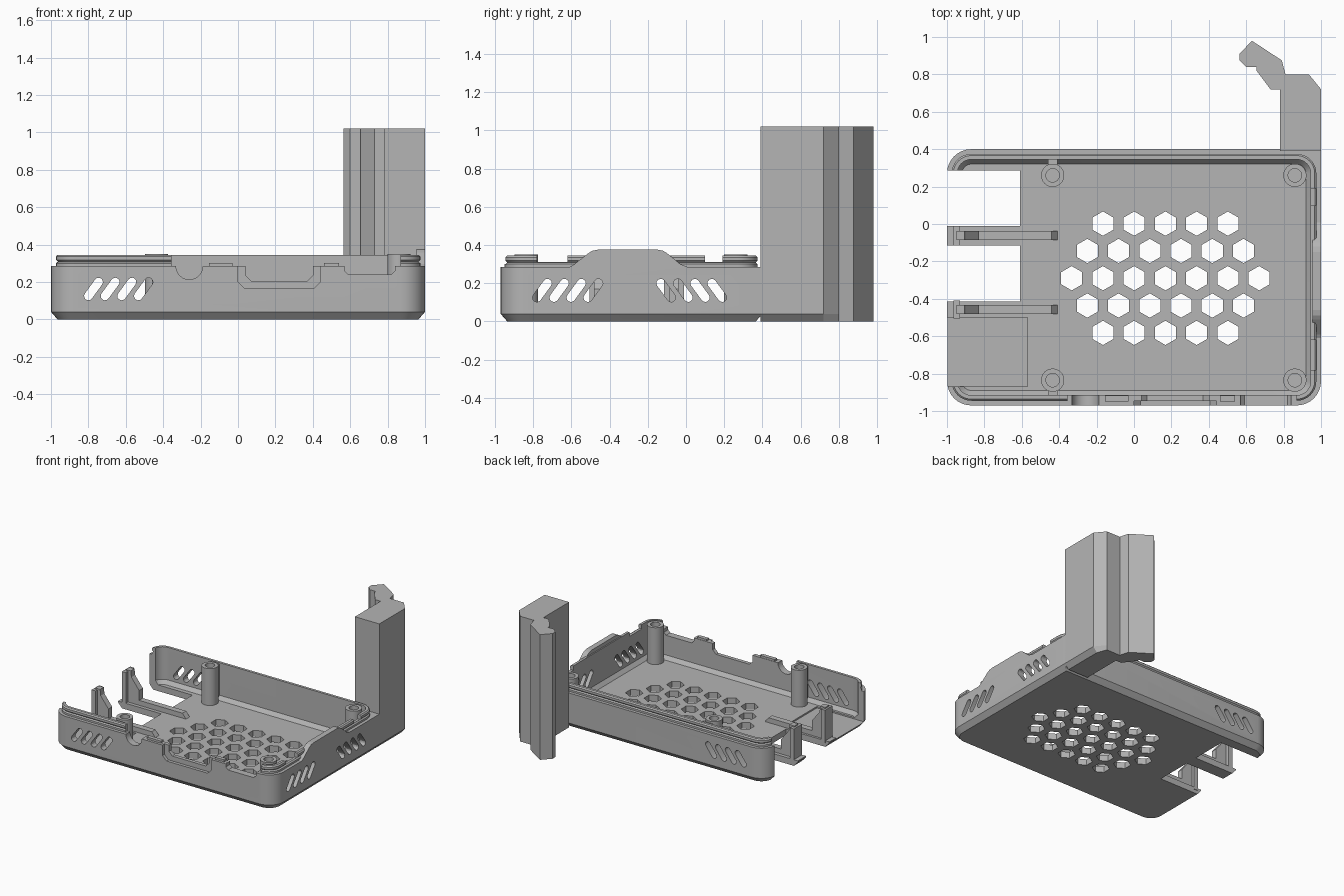
import bpy, bmesh, math

cube = bpy.data.objects.get("Cube")
if cube:
    bpy.data.objects.remove(cube, do_unlink=True)

grey = bpy.data.materials.new("plain grey")
grey.use_nodes = True
tone = (0.46, 0.46, 0.46, 1)
grey.diffuse_color = tone
grey.node_tree.nodes["Principled BSDF"].inputs["Base Color"].default_value = tone


def finish(name, bm):
    bmesh.ops.recalc_face_normals(bm, faces=bm.faces)
    mesh = bpy.data.meshes.new(name)
    bm.to_mesh(mesh)
    bm.free()
    mesh.materials.append(grey)
    obj = bpy.data.objects.new(name, mesh)
    bpy.context.collection.objects.link(obj)
    return obj


def smooth(obj):
    bpy.ops.object.select_all(action='DESELECT')
    obj.select_set(True)
    bpy.context.view_layer.objects.active = obj
    bpy.ops.object.shade_smooth_by_angle(angle=math.radians(25))


def loft(name, rings):
    """Closed solid through equal-length rings, capped at both ends."""
    bm = bmesh.new()
    loops = [[bm.verts.new(p) for p in ring] for ring in rings]
    n = len(loops[0])
    for a, b in zip(loops, loops[1:]):
        for i in range(n):
            j = (i + 1) % n
            bm.faces.new((a[i], a[j], b[j], b[i]))
    bm.faces.new(loops[0])
    bm.faces.new(loops[-1])
    return finish(name, bm)


def prisms(name, axis, profiles, a, b):
    """Extrude flat profiles along one axis, from a to b."""
    place = {'x': lambda p, t: (t, p[0], p[1]),
             'y': lambda p, t: (p[0], t, p[1]),
             'z': lambda p, t: (p[0], p[1], t)}[axis]
    bm = bmesh.new()
    for pts in profiles:
        lo = [bm.verts.new(place(p, a)) for p in pts]
        hi = [bm.verts.new(place(p, b)) for p in pts]
        n = len(pts)
        for i in range(n):
            j = (i + 1) % n
            bm.faces.new((lo[i], lo[j], hi[j], hi[i]))
        bm.faces.new(lo)
        bm.faces.new(hi)
    return finish(name, bm)


def rect(u0, u1, v0, v1):
    return [(u0, v0), (u1, v0), (u1, v1), (u0, v1)]


def disc(cx, cy, r, n, turn=0.0):
    return [(cx + r * math.cos(turn + 2 * math.pi * i / n),
             cy + r * math.sin(turn + 2 * math.pi * i / n)) for i in range(n)]


def slot(u, lean):
    """Slanted round-ended slot whose lower end sits at u."""
    ends = [(u, 0.125), (u + lean * 0.055, 0.2)]
    base = math.atan2(ends[1][1] - ends[0][1], ends[1][0] - ends[0][0])
    pts = []
    for (cx, cz), start in zip(ends, (base + math.pi / 2, base - math.pi / 2)):
        pts += [(cx + 0.023 * math.cos(start + math.pi * k / 6),
                 cz + 0.023 * math.sin(start + math.pi * k / 6)) for k in range(7)]
    return pts


def tray_ring(d, z, square):
    """Rounded outline inset by d; the corner under the tower may stay square."""
    pts = []
    for q, (sx, sy) in enumerate([(1, 1), (-1, 1), (-1, -1), (1, -1)]):
        r = 0.004 if (square and q == 0) else max(0.13 - d, 0.03)
        cx, cy = sx * (1 - d - r), -0.285 + sy * (0.685 - d - r)
        for k in range(9):
            t = math.pi / 2 * (q + k / 8)
            pts.append((cx + r * math.cos(t), cy + r * math.sin(t), z))
    return pts


# Tray: floor, outer wall, grooved lip and inner chamfer in one section
section = [(0.035, 0), (0, 0.04), (0, 0.285), (0.025, 0.285), (0.025, 0.3),
           (0.035, 0.308), (0.025, 0.318), (0.025, 0.336), (0.034, 0.345),
           (0.055, 0.345), (0.055, 0.08), (0.08, 0.05)]
tray = loft("tray", [tray_ring(d, z, i < 3) for i, (d, z) in enumerate(section)])

# Cutters for the tray
hexes = []
for row in range(5):
    count = 7 - abs(row - 2)
    for i in range(count):
        x = 0.168 + 0.167 * (i - (count - 1) / 2)
        hexes.append(disc(x, -0.29 + 0.146 * (2 - row), 0.065, 6, math.pi / 6))
round_notch = [(-0.26 + 0.072 * math.cos(math.pi * (1 + k / 12)),
                0.285 + 0.072 * math.sin(math.pi * (1 + k / 12))) for k in range(13)]
round_notch += [(-0.188, 0.5), (-0.332, 0.5)]


def notch(u0, u1, z, c):
    return [(u0, 0.5), (u0, z + c), (u0 + c, z), (u1 - c, z), (u1, z + c), (u1, 0.5)]


cutters = [
    prisms("vent_cutter", 'z', hexes, -0.1, 0.2),
    prisms("bay_cutter", 'z', [rect(-1.1, -0.61, -0.01, 0.285),
                               rect(-1.1, -0.61, -0.415, -0.115)], -0.1, 0.6),
    prisms("side_opening_cutter", 'z', [rect(-1.1, -0.9, -0.87, 0.285)], 0.05, 0.6),
    prisms("card_recess_cutter", 'z', [rect(-1.15, -0.57, -0.87, -0.5)], 0.038, 0.55),
    prisms("long_slot_cutter", 'y', [slot(-0.8 + 0.089 * i, 1) for i in range(4)], -1.1, 0.5),
    prisms("end_slot_cutter", 'x',
           [slot(-0.78 + 0.089 * i, 1) for i in range(4)]
           + [slot(0.19 - 0.089 * i, -1) for i in range(4)], 0.85, 1.1),
    prisms("front_lip_cutter", 'y', [rect(-0.355, 0.87, 0.286, 0.6)], -1.1, -0.85),
    prisms("port_cutter", 'y', [round_notch, notch(0.04, 0.4, 0.205, 0.03),
                                notch(0.57, 0.84, 0.24, 0.02)], -1.12, -0.88),
    prisms("port_recess_cutter", 'y', [notch(0, 0.44, 0.165, 0.035)], -1.14, -0.945),
    prisms("end_lip_cutter", 'x', [rect(-0.78, -0.62, 0.31, 0.6),
                                   rect(0.1, 0.19, 0.31, 0.6)], 0.88, 1.1),
]
for cutter in cutters:
    cutter.hide_render = True
    mod = tray.modifiers.new(cutter.name, 'BOOLEAN')
    mod.operation = 'DIFFERENCE'
    mod.solver = 'EXACT'
    mod.object = cutter
bpy.context.view_layer.update()
cut_mesh = bpy.data.meshes.new_from_object(
    tray.evaluated_get(bpy.context.evaluated_depsgraph_get()))
tray.modifiers.clear()
tray.data = cut_mesh
for cutter in cutters:
    bpy.data.objects.remove(cutter, do_unlink=True)
tray.data.materials.clear()
tray.data.materials.append(grey)
smooth(tray)

# Small raised tabs on the front wall
prisms("front_tabs", 'y', [rect(-0.155, -0.03, 0.27, 0.302),
                           rect(0.46, 0.54, 0.27, 0.302)], -0.95, -0.918)

# Raised guard on the right-hand wall, with eased shoulders
guard = [(-0.62, 0.28), (-0.59, 0.295), (-0.51, 0.358), (-0.49, 0.37), (-0.46, 0.376),
         (-0.15, 0.376), (-0.12, 0.37), (-0.1, 0.358), (-0.03, 0.3), (0.02, 0.28)]
prisms("end_guard", 'x', [guard], 0.955, 1.0)

# Screw posts, each a tube with a blind hole
for x in (-0.435, 0.86):
    for y, side in ((0.26, "back"), (-0.835, "front")):
        name = side + ("_left" if x > 0 else "_right")
        tube = [(0.062, 0.03), (0.062, 0.35), (0.036, 0.35), (0.036, 0.08)]
        smooth(loft(name + "_screw_post",
                    [[(px, py, z) for px, py in disc(x, y, r, 32)] for r, z in tube]))
    # Webs joining the open-end posts to the walls
    if x < 0:
        prisms("post_webs", 'z', [rect(x - 0.025, x + 0.025, 0.31, 0.35),
                                  rect(x - 0.025, x + 0.025, -0.92, -0.885)], 0.04, 0.335)

# Divider fins between the open bays
fin = [(-0.95, 0.03), (-0.95, 0.31), (-0.905, 0.31), (-0.9, 0.26), (-0.83, 0.17),
       (-0.83, 0.09), (-0.44, 0.09), (-0.4, 0.04), (-0.4, 0.03)]
for name, y in (("back", -0.0625), ("front", -0.4575)):
    prisms(name + "_divider_fin", 'y', [fin], y - 0.024, y + 0.024)
    prisms(name + "_divider_plate", 'z', [rect(-0.965, -0.93, y - 0.0525 + 0.005 * (y < -0.1),
                                               y + 0.0525 - 0.005 * (y < -0.1))], 0.03, 0.3)

# Tall hooked clip at the back corner
hook = [(0.78, 0.39), (0.78, 0.72), (0.73, 0.72), (0.655, 0.82), (0.655, 0.84),
        (0.6, 0.84), (0.565, 0.875), (0.565, 0.91), (0.63, 0.98), (0.79, 0.875),
        (0.81, 0.8), (0.935, 0.8), (1.0, 0.72), (1.0, 0.39)]
loft("hooked_clip", [[(min(x, 1 - inset), y, z) for x, y in hook]
                     for inset, z in ((0.035, 0), (0, 0.04), (0, 1.02))])
